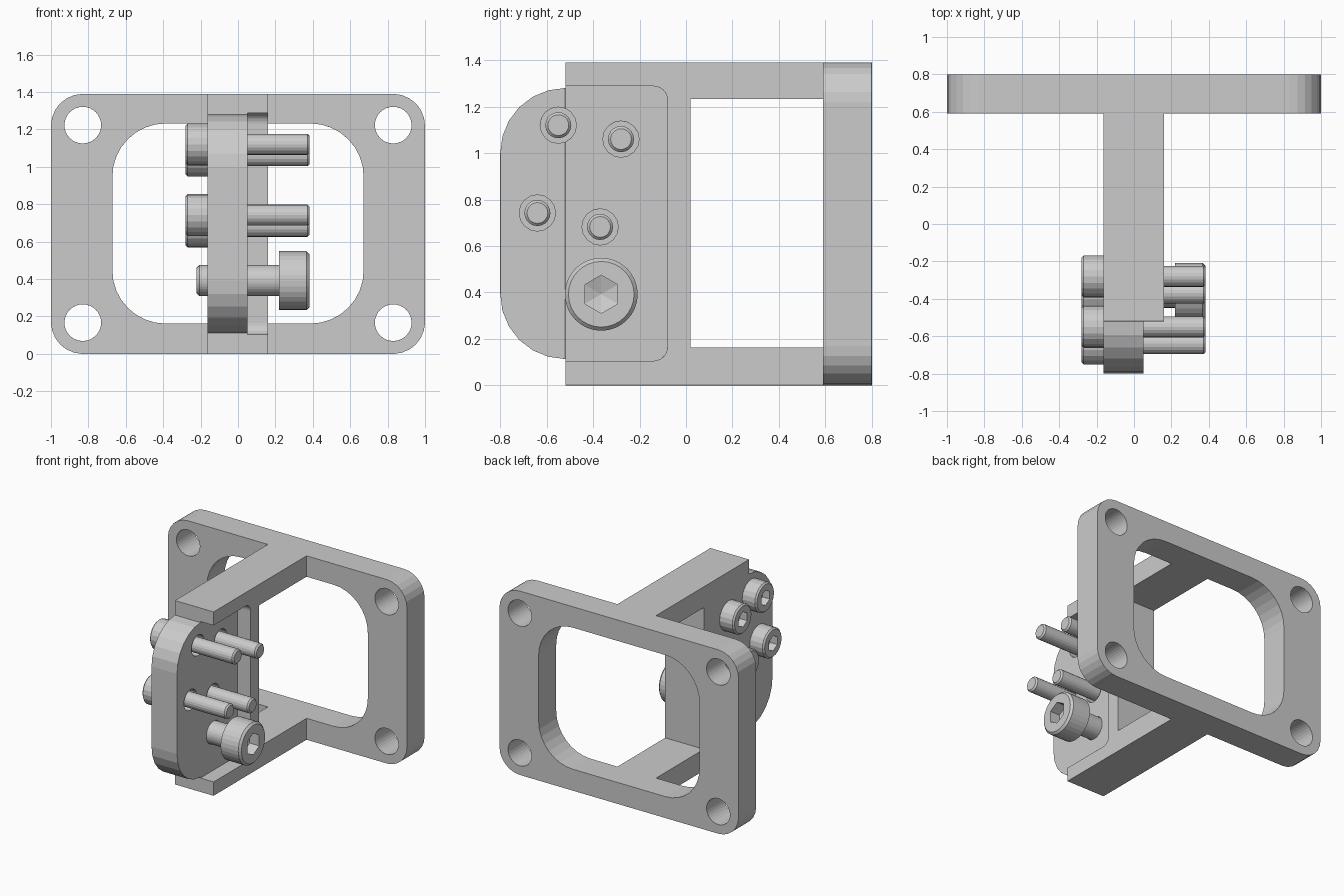
import bpy, bmesh
from math import sin, cos, pi
from mathutils import Vector, Matrix

cube = bpy.data.objects.get("Cube")
if cube:
    bpy.data.objects.remove(cube)


def make(name, bm):
    bmesh.ops.remove_doubles(bm, verts=bm.verts, dist=1e-5)
    bmesh.ops.recalc_face_normals(bm, faces=bm.faces)
    mesh = bpy.data.meshes.new(name)
    bm.to_mesh(mesh)
    bm.free()
    ob = bpy.data.objects.new(name, mesh)
    bpy.context.collection.objects.link(ob)
    return ob


def rounded(corners, steps=6):
    """Outline of right-angled corners (u, v, radius)."""
    pts = []
    for i, (u, v, r) in enumerate(corners):
        c = Vector((u, v))
        if not r:
            pts.append(c)
            continue
        d1 = (Vector(corners[i - 1][:2]) - c).normalized()
        d2 = (Vector(corners[(i + 1) % len(corners)][:2]) - c).normalized()
        for k in range(steps + 1):
            t = pi / 2 * k / steps
            pts.append(c + r * (d1 + d2) - r * (d2 * cos(t) + d1 * sin(t)))
    return pts


def rect(u0, u1, v0, v1, r_lo=0, r_hi=0, steps=6):
    return rounded([(u0, v0, r_lo), (u1, v0, r_hi), (u1, v1, r_hi), (u0, v1, r_lo)], steps)


def circle(u, v, r, n=32):
    return [Vector((u + r * cos(2 * pi * k / n), v + r * sin(2 * pi * k / n))) for k in range(n)]


def prism(name, outline, axis, lo, hi):
    """Extrude an outline along x (outline in y, z) or along y (outline in x, z)."""
    bm = bmesh.new()
    place = (lambda p: (lo, p.x, p.y)) if axis == "x" else (lambda p: (p.x, lo, p.y))
    face = bm.faces.new([bm.verts.new(place(p)) for p in outline])
    new = bmesh.ops.extrude_face_region(bm, geom=[face], use_keep_orig=True)["geom"]
    shift = Vector((hi - lo, 0, 0)) if axis == "x" else Vector((0, hi - lo, 0))
    bmesh.ops.translate(bm, vec=shift, verts=[g for g in new if isinstance(g, bmesh.types.BMVert)])
    return make(name, bm)


def lathe(name, profile, y, z, sides):
    """Revolve (x, radius) points around an axis parallel to x."""
    bm = bmesh.new()
    verts = [bm.verts.new((x, 0, r)) for x, r in profile]
    edges = [bm.edges.new(pair) for pair in zip(verts, verts[1:])]
    bmesh.ops.spin(bm, geom=verts + edges, cent=(0, 0, 0), axis=(1, 0, 0),
                   angle=2 * pi, steps=sides)
    bmesh.ops.transform(bm, matrix=Matrix.Translation((0, y, z)), verts=bm.verts)
    return make(name, bm)


def apply_modifiers(ob):
    deps = bpy.context.evaluated_depsgraph_get()
    mesh = bpy.data.meshes.new_from_object(ob.evaluated_get(deps))
    ob.modifiers.clear()
    ob.data = mesh


def combine(ob, tool, operation):
    mod = ob.modifiers.new("boolean", "BOOLEAN")
    mod.object, mod.operation, mod.solver = tool, operation, "EXACT"
    apply_modifiers(ob)
    bpy.data.objects.remove(tool)


HEIGHT = 1.39
MID = HEIGHT / 2
OPEN_LO, OPEN_HI = 0.162, 1.232
FACE = -0.163      # outer face of the mounting wall
WALL = 0.05        # inner face of the mounting wall

# Bracket: frame plate, C-shaped arm and mounting wall in one body
bracket = prism("bracket", rect(-1, 1, 0, HEIGHT, 0.17, 0.17), "y", 0.59, 0.8)
arm = prism("arm", rect(-0.52, 0.7, 0, HEIGHT), "x", FACE, 0.16)
pocket = rect(-0.9, -0.08, 0.105, 1.288, 0, 0.06)
combine(arm, prism("pocket", pocket, "x", WALL, 0.4), "DIFFERENCE")
combine(arm, prism("window", rect(0.02, 0.9, OPEN_LO, OPEN_HI), "x", -0.4, 0.4), "DIFFERENCE")
wall = prism("wall", rect(-0.8, -0.2, 0.113, 1.28, 0.28), "x", FACE, WALL)
combine(arm, wall, "UNION")
combine(bracket, arm, "UNION")
opening = rect(-0.672, 0.672, OPEN_LO, OPEN_HI, 0.285, 0.285, 8)
combine(bracket, prism("opening", opening, "y", 0.5, 0.9), "DIFFERENCE")

# Frame corner holes
for x in (-0.83, 0.83):
    for z in (MID - 0.528, MID + 0.528):
        combine(bracket, prism("hole", circle(x, z, 0.098), "y", 0.5, 0.9), "DIFFERENCE")

# Screw positions (y, z) and their holes in the wall
small_screws = {"upper_front": (-0.55, 1.12), "upper_rear": (-0.28, 1.06),
                "lower_front": (-0.64, 0.742), "lower_rear": (-0.37, 0.682)}
large_y, large_z = -0.365, 0.392
for y, z in small_screws.values():
    combine(bracket, prism("hole", circle(y, z, 0.078, 16), "x", -0.4, 0.4), "DIFFERENCE")
combine(bracket, prism("hole", circle(large_y, large_z, 0.085), "x", -0.4, 0.12), "DIFFERENCE")

bevel = bracket.modifiers.new("edge_bevel", "BEVEL")
bevel.width, bevel.segments = 0.007, 1
bevel.limit_method, bevel.angle_limit = "ANGLE", pi / 4
apply_modifiers(bracket)


def screw(name, y, z, top, seat, tip, head_r, shaft_r, socket_r, depth, sides):
    """Socket head screw running along x from the head top to the tip."""
    d = 1 if tip > top else -1
    c = 0.1 * head_r
    body = lathe(name, [(top, 0), (top, head_r - c), (top + d * c, head_r), (seat, head_r),
                        (seat, shaft_r), (tip - d * c, shaft_r), (tip, shaft_r - c), (tip, 0)],
                 y, z, sides)
    floor = top + d * depth
    socket = lathe("socket", [(top - d * 0.05, 0), (top - d * 0.05, socket_r), (floor, socket_r),
                              (floor + d * 0.3 * socket_r, 0)], y, z, 6)
    combine(body, socket, "DIFFERENCE")


# Small screws, heads on the outer face
for label, (y, z) in small_screws.items():
    screw(label + "_screw", y, z, -0.28, FACE, 0.383, 0.112, 0.056, 0.058, 0.06, 20)

# Large screw, head on the pocket side
screw("large_screw", large_y, large_z, 0.383, 0.22, -0.222, 0.157, 0.083, 0.082, 0.08, 32)
